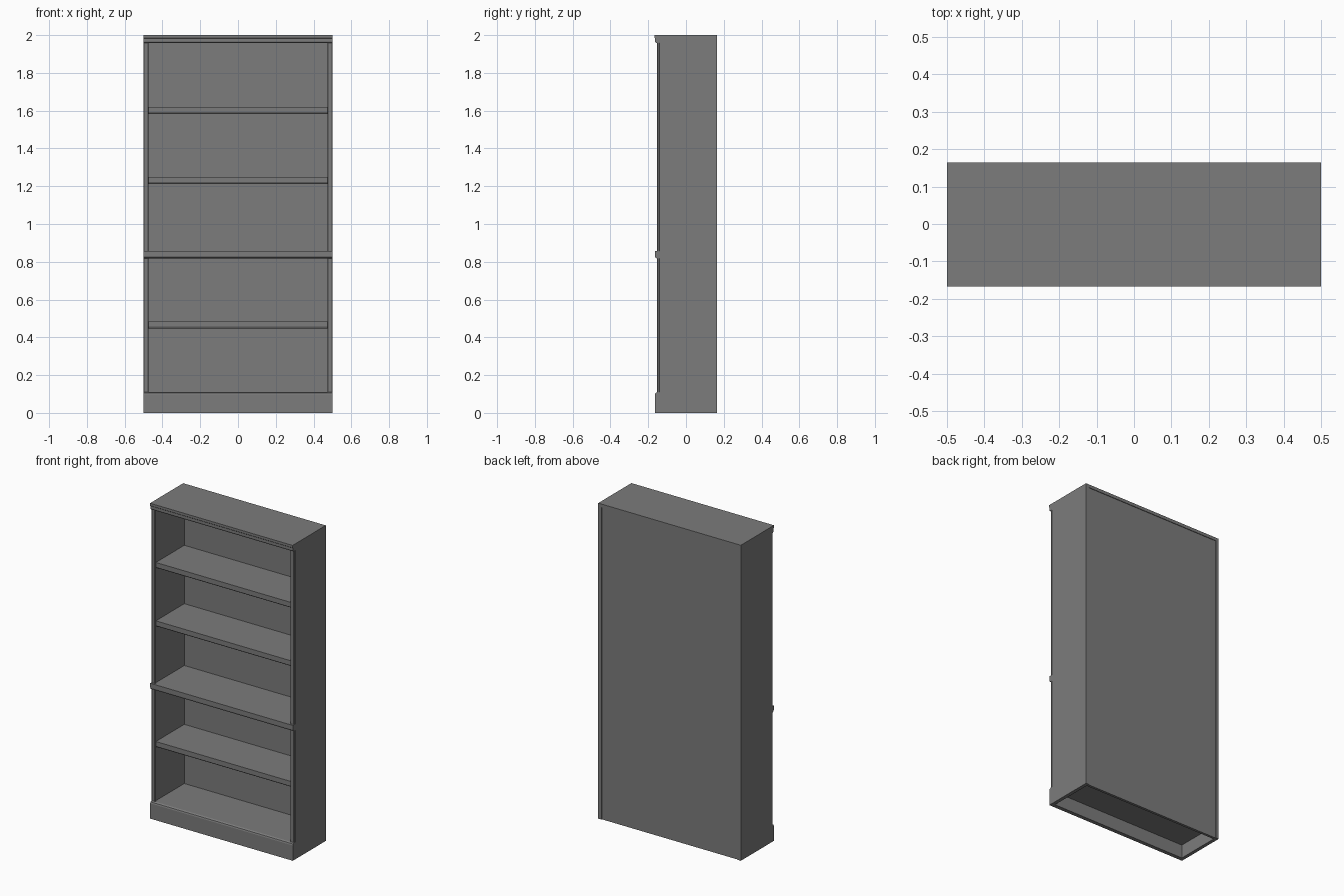
import bpy

cube = bpy.data.objects.get("Cube")
if cube:
    bpy.data.objects.remove(cube, do_unlink=True)

grey = bpy.data.materials.new("mid_grey")
grey.use_nodes = True
COLOUR = (0.2, 0.2, 0.2, 1)
grey.diffuse_color = COLOUR
grey.node_tree.nodes["Principled BSDF"].inputs["Base Color"].default_value = COLOUR


def make_object(name, verts, faces):
    mesh = bpy.data.meshes.new(name)
    mesh.from_pydata(verts, [], faces)
    mesh.materials.append(grey)
    obj = bpy.data.objects.new(name, mesh)
    bpy.context.scene.collection.objects.link(obj)
    return obj


def extrude_x(name, profile, x0, x1):
    """Sweep a (y, z) outline, listed anticlockwise seen from +x, along x."""
    n = len(profile)
    verts = [(x, y, z) for x in (x0, x1) for y, z in profile]
    faces = [tuple(reversed(range(n))), tuple(range(n, 2 * n))]
    faces += [(i, (i + 1) % n, (i + 1) % n + n, i + n) for i in range(n)]
    return make_object(name, verts, faces)


def box(name, x, y, z):
    outline = [(y[0], z[0]), (y[1], z[0]), (y[1], z[1]), (y[0], z[1])]
    return extrude_x(name, outline, *x)


HALF_W, BACK, FRONT = 0.5, 0.165, -0.165
SIDE_FRONT, STILE_FRONT = -0.14, -0.153
INNER = 0.478
HEIGHT, TOP_UNDER = 2.0, 1.957
BASE_TOP = 0.11

# Side panels and the narrow stiles on their front edges
for label, s in (("left", 1), ("right", -1)):
    xs = sorted((s * INNER, s * HALF_W))
    box(label + "_side", xs, (SIDE_FRONT, BACK), (0, HEIGHT - 0.02))
    xs = sorted((s * (INNER - 0.004), s * HALF_W))
    stile = box(label + "_stile", xs, (STILE_FRONT, SIDE_FRONT), (BASE_TOP - 0.02, TOP_UNDER + 0.01))
    bevel = stile.modifiers.new("eased_edges", 'BEVEL')
    bevel.width = 0.003
    bevel.segments = 1

# Back panel, set just inside the sides
box("back_panel", (-INNER, INNER), (BACK - 0.02, BACK - 0.004), (0, HEIGHT - 0.02))

# Top board with a moulded front edge
box("top_board", (-HALF_W, HALF_W), (SIDE_FRONT, BACK), (HEIGHT - 0.02, HEIGHT))
extrude_x("top_moulding", [
    (SIDE_FRONT, TOP_UNDER), (SIDE_FRONT, HEIGHT), (FRONT - 0.002, HEIGHT),
    (FRONT - 0.002, 1.985), (FRONT + 0.001, 1.982), (FRONT + 0.001, 1.967),
    (FRONT + 0.004, 1.96), (FRONT + 0.01, TOP_UNDER)], -HALF_W, HALF_W)

# Plinth board with a sloped upper edge, and the bottom shelf over the hollow
extrude_x("plinth", [
    (FRONT, 0), (SIDE_FRONT, 0), (SIDE_FRONT, BASE_TOP), (STILE_FRONT, BASE_TOP),
    (FRONT + 0.003, BASE_TOP - 0.005), (FRONT, BASE_TOP - 0.013)], -HALF_W, HALF_W)
box("bottom_shelf", (-INNER, INNER), (SIDE_FRONT, BACK - 0.02), (0.085, BASE_TOP))

# Fixed middle shelf with a rounded rail across the full width
box("middle_shelf", (-INNER, INNER), (SIDE_FRONT, BACK - 0.02), (0.825, 0.858))
extrude_x("middle_rail", [
    (STILE_FRONT + 0.001, 0.817), (SIDE_FRONT, 0.817), (SIDE_FRONT, 0.858),
    (FRONT, 0.858), (FRONT, 0.83), (FRONT + 0.003, 0.822)], -HALF_W, HALF_W)

# Loose shelves with a chamfered lower front edge
for name, top in (("lower_shelf", 0.485), ("upper_shelf", 1.25), ("highest_shelf", 1.62)):
    low = top - 0.038
    extrude_x(name, [
        (SIDE_FRONT + 0.01, low), (SIDE_FRONT + 0.03, low),
        (SIDE_FRONT + 0.03, low + 0.012), (BACK - 0.02, low + 0.012),
        (BACK - 0.02, top), (SIDE_FRONT, top), (SIDE_FRONT, low + 0.01),
        (SIDE_FRONT + 0.004, low + 0.003)], -INNER, INNER)
